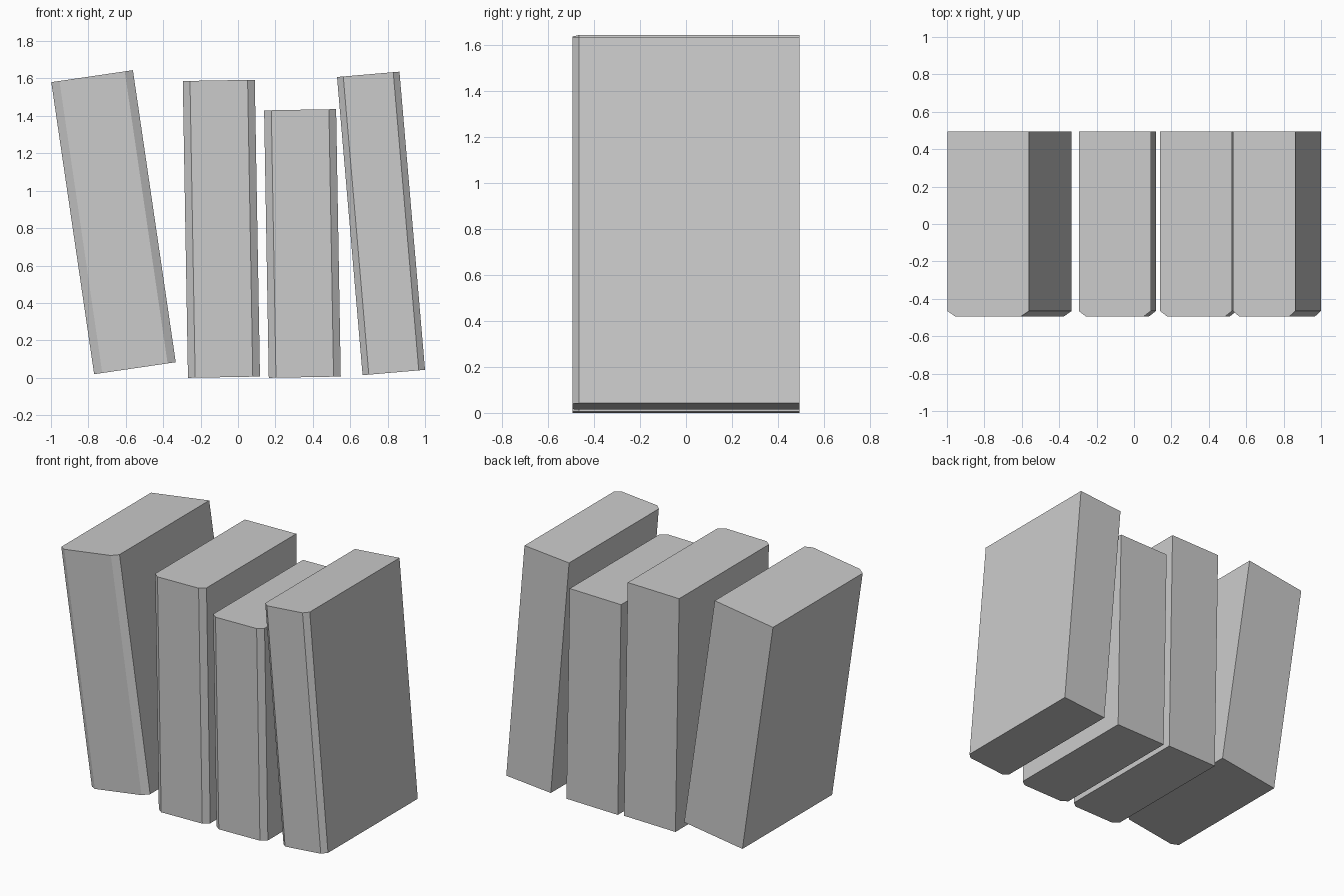
import bpy, bmesh
from math import radians

cube = bpy.data.objects.get("Cube")
if cube:
    bpy.data.objects.remove(cube, do_unlink=True)

# Plain grey for every book
grey = bpy.data.materials.new("plain_grey")
grey.use_nodes = True
colour = (0.6, 0.6, 0.6, 1)
grey.diffuse_color = colour
grey.node_tree.nodes["Principled BSDF"].inputs["Base Color"].default_value = colour

HALF_DEPTH = 0.495
SPINE_DEPTH = 0.03


def make_book(name, width, height, tilt, x, z):
    """Block with a chamfered spine at the front, leaning sideways by tilt degrees."""
    half, cut = width / 2, width * 0.1
    front, shoulder = -HALF_DEPTH, -HALF_DEPTH + SPINE_DEPTH
    right_side = [(half - cut, front), (half, shoulder), (half, HALF_DEPTH)]
    outline = right_side + [(-px, py) for px, py in reversed(right_side)]

    bm = bmesh.new()
    base = bm.faces.new([bm.verts.new((px, py, 0)) for px, py in outline])
    top = bmesh.ops.extrude_face_region(bm, geom=[base])["geom"]
    bmesh.ops.translate(bm, vec=(0, 0, height),
                        verts=[v for v in top if isinstance(v, bmesh.types.BMVert)])
    # extrusion may drop the lower cap
    open_edges = [e for e in bm.edges if e.is_boundary]
    if open_edges:
        bmesh.ops.holes_fill(bm, edges=open_edges, sides=0)
    bmesh.ops.recalc_face_normals(bm, faces=bm.faces)

    mesh = bpy.data.meshes.new(name)
    bm.to_mesh(mesh)
    bm.free()
    mesh.materials.append(grey)
    book = bpy.data.objects.new(name, mesh)
    book.location = (x, 0, z)
    book.rotation_euler.y = -radians(tilt)
    bpy.context.collection.objects.link(book)


# Row of books: name, width, height, tilt, base centre x and z
make_book("thick_leaning_book", 0.441, 1.578, 8.35, -0.551, 0.051)
make_book("tall_upright_book", 0.385, 1.587, 1.0, -0.075, 0.003)
make_book("short_upright_book", 0.385, 1.43, 1.0, 0.357, 0.003)
make_book("thin_leaning_book", 0.335, 1.6, 4.9, 0.833, 0.028)
